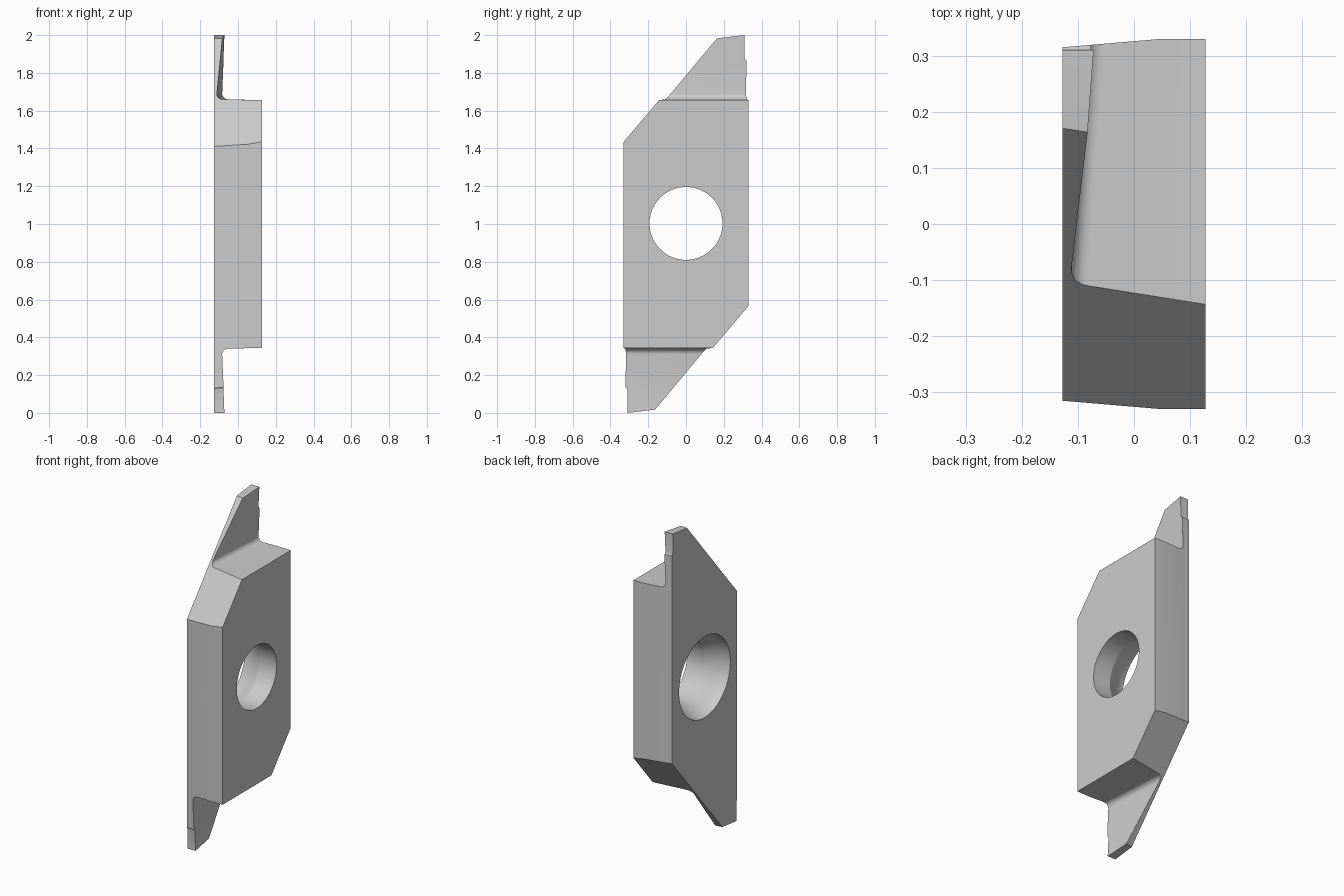
import bpy, bmesh, math
from mathutils import Vector

if "Cube" in bpy.data.objects:
    bpy.data.objects.remove(bpy.data.objects["Cube"])

H = 0.127  # half thickness in x


def turned(p):
    # half turn about the x axis through z = 1
    return (p[0], -p[1], 2 - p[2])


def new_object(name, bm):
    bmesh.ops.recalc_face_normals(bm, faces=bm.faces[:])
    me = bpy.data.meshes.new(name)
    bm.to_mesh(me)
    bm.free()
    ob = bpy.data.objects.new(name, me)
    bpy.context.collection.objects.link(ob)
    return ob


def loft(name, rings):
    # closed solid through a list of equal-length rings
    bm = bmesh.new()
    vs = [[bm.verts.new(p) for p in r] for r in rings]
    n = len(rings[0])
    for a, b in zip(vs, vs[1:]):
        for i in range(n):
            j = (i + 1) % n
            bm.faces.new((a[i], a[j], b[j], b[i]))
    bm.faces.new(vs[0])
    bm.faces.new(vs[-1])
    return new_object(name, bm)


# insert plate: block trimmed by paired planes
bm = bmesh.new()
bmesh.ops.create_cube(bm, size=1)
for v in bm.verts:
    v.co = (v.co.x * 2 * H, v.co.y * 0.66, v.co.z * 2 + 1)


def trim(co, no):
    for c, n in ((co, no), (turned(co), (no[0], -no[1], -no[2]))):
        res = bmesh.ops.bisect_plane(bm, geom=bm.verts[:] + bm.edges[:] + bm.faces[:],
                                     plane_co=c, plane_no=Vector(n).normalized(),
                                     clear_outer=True)
        edges = [g for g in res["geom_cut"] if isinstance(g, bmesh.types.BMEdge)]
        bmesh.ops.contextual_create(bm, geom=edges)


trim((0.05, 0.33, 1), (-0.015, 0.177, 0))          # tapered flanks
trim((-H, 0.17, 1.983), (-0.165, -1.18, 1))        # sloping ends
trim((0, 0.31, 2.0), (0, -0.017, 0.145))           # tip faces
plate = new_object("cutting_insert", bm)


# notch that leaves a thin blade, with a filleted root
def notch_ring(y):
    def face_x(z):
        return -0.083 + 0.07 * (y - 0.163) + 0.04 * (z - 1.98)
    r, x0 = 0.03, face_x(1.69)
    pts = [(0.2, 2.1), (face_x(2.1), 2.1)]
    for i in range(9):
        a = math.pi / 2 * i / 8
        pts.append((x0 + r - r * math.cos(a), 1.69 - r * math.sin(a)))
    pts.append((0.2, 1.654))
    return [(x, y, z) for x, z in pts]


notch = [notch_ring(-0.5), notch_ring(0.5)]
relief_profile = [(0.311, 2.1), (0.309, 1.885), (0.312, 1.872), (0.325, 1.858), (0.4, 1.858), (0.4, 2.1)]
relief = [[(x, y, z) for y, z in relief_profile] for x in (-0.3, 0.3)]

# screw hole with a seat widening towards the back
hole_profile = [(-0.14, 0.25), (-0.115, 0.248), (-0.08, 0.238), (-0.05, 0.223),
                (-0.02, 0.206), (0.01, 0.193), (0.14, 0.193)]
N = 72
hole = [[(x, r * math.cos(2 * math.pi * i / N), 1.003 + r * math.sin(2 * math.pi * i / N))
         for i in range(N)] for x, r in hole_profile]

cutters = [loft("screw_hole_cutter", hole)]
for name, rings in (("notch_cutter", notch), ("relief_cutter", relief)):
    cutters.append(loft(name + "_top", rings))
    cutters.append(loft(name + "_bottom", [[turned(p) for p in r] for r in rings]))

bpy.context.view_layer.objects.active = plate
plate.select_set(True)
for c in cutters:
    c.hide_render = True
    m = plate.modifiers.new(c.name, 'BOOLEAN')
    m.operation = 'DIFFERENCE'
    m.solver = 'EXACT'
    m.object = c
    bpy.ops.object.modifier_apply(modifier=m.name)
for c in cutters:
    bpy.data.objects.remove(c)

bpy.ops.object.shade_smooth_by_angle(angle=math.radians(20))
